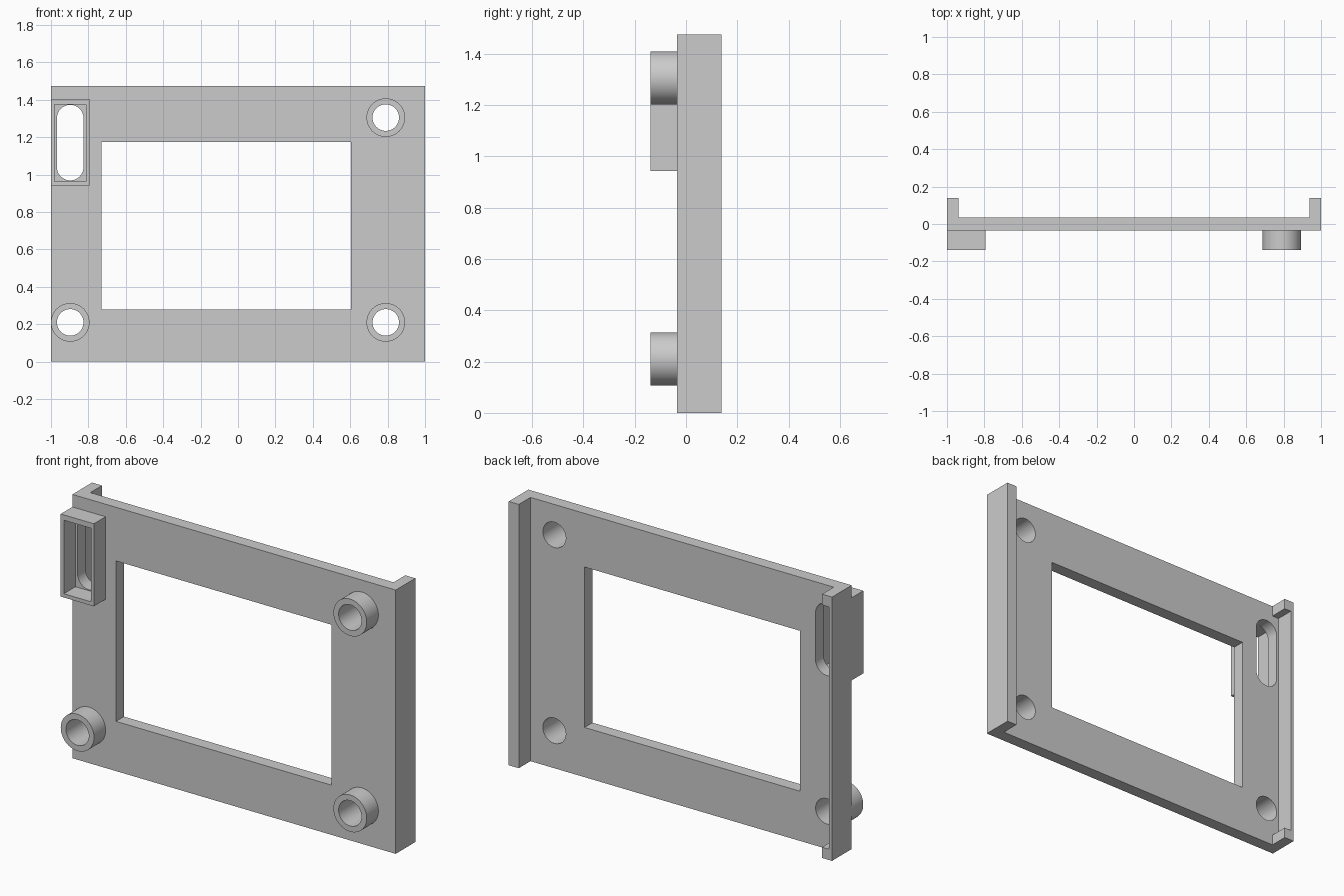
import bpy
import bmesh
from math import sin, cos, pi

if "Cube" in bpy.data.objects:
    bpy.data.objects.remove(bpy.data.objects["Cube"], do_unlink=True)

# Single grey plastic
grey = bpy.data.materials.new("grey_plastic")
grey.use_nodes = True
GREY = (0.6, 0.6, 0.6, 1)
grey.diffuse_color = GREY
grey.node_tree.nodes["Principled BSDF"].inputs["Base Color"].default_value = GREY

HEIGHT = 1.475
FRONT, FACE, REAR, BACK = -0.138, -0.035, 0.035, 0.138
HOLE = 0.071


def rect(x0, x1, z0, z1):
    return [(x0, z0), (x1, z0), (x1, z1), (x0, z1)]


def slot(x, z0, z1, r, n=24):
    """Vertical slot outline between two arc centres."""
    arc = [pi * i / n for i in range(n + 1)]
    return ([(x + r * cos(a), z1 + r * sin(a)) for a in arc]
            + [(x - r * cos(a), z0 - r * sin(a)) for a in arc])


def circle(x, z, r, n=48):
    return [(x + r * cos(2 * pi * i / n), z + r * sin(2 * pi * i / n)) for i in range(n)]


def extrude_profile(name, loops, y0, y1):
    """Fill x-z outlines (inner loops become holes) and extrude along y."""
    curve = bpy.data.curves.new(name, "CURVE")
    curve.dimensions = "2D"
    curve.fill_mode = "BOTH"
    curve.extrude = (y1 - y0) / 2
    for loop in loops:
        spline = curve.splines.new("POLY")
        spline.points.add(len(loop) - 1)
        for point, (x, z) in zip(spline.points, loop):
            point.co = (x, z, 0, 1)
        spline.use_cyclic_u = True
    obj = bpy.data.objects.new(name, curve)
    bpy.context.collection.objects.link(obj)
    obj.rotation_euler.x = pi / 2
    obj.location.y = (y0 + y1) / 2
    bpy.ops.object.select_all(action="DESELECT")
    obj.select_set(True)
    bpy.context.view_layer.objects.active = obj
    bpy.ops.object.convert(target="MESH")
    obj = bpy.context.object
    obj.name = name

    # Weld caps to walls
    bm = bmesh.new()
    bm.from_mesh(obj.data)
    bmesh.ops.remove_doubles(bm, verts=bm.verts, dist=0.0001)
    bmesh.ops.recalc_face_normals(bm, faces=bm.faces)
    bm.to_mesh(obj.data)
    bm.free()
    obj.data.materials.clear()
    obj.data.materials.append(grey)
    bpy.ops.object.shade_smooth_by_angle(angle=pi / 6)
    return obj


# Bezel plate with window, screw holes and slot
bosses = {
    "lower_right_boss": (-0.897, 0.21),
    "lower_left_boss": (0.79, 0.21),
    "upper_left_boss": (0.79, 1.305),
}
openings = [circle(x, z, HOLE) for x, z in bosses.values()]
openings.append(slot(-0.897, 1.04, 1.302, HOLE))
openings.append(rect(-0.73, 0.603, 0.278, 1.175))
extrude_profile("bezel_plate", [rect(-1, 1, 0, HEIGHT)] + openings, FACE, REAR)

# Hollow screw bosses on the front
for name, (x, z) in bosses.items():
    extrude_profile(name, [circle(x, z, 0.103), circle(x, z, HOLE)], FRONT, FACE)

# Rectangular collar around the slot
extrude_profile("slot_collar", [rect(-1, -0.795, 0.943, 1.405),
                                rect(-0.981, -0.814, 0.964, 1.375)], FRONT, FACE)

# Side flanges at the back, the right one thinned between its ends
extrude_profile("left_flange", [rect(0.938, 1, 0, HEIGHT)], REAR, BACK)
inner, thin, end = -0.938, -0.981, 0.06
extrude_profile("right_flange", [[
    (-1, 0), (inner, 0), (inner, end), (thin, end),
    (thin, HEIGHT - end), (inner, HEIGHT - end), (inner, HEIGHT), (-1, HEIGHT),
]], REAR, BACK)
